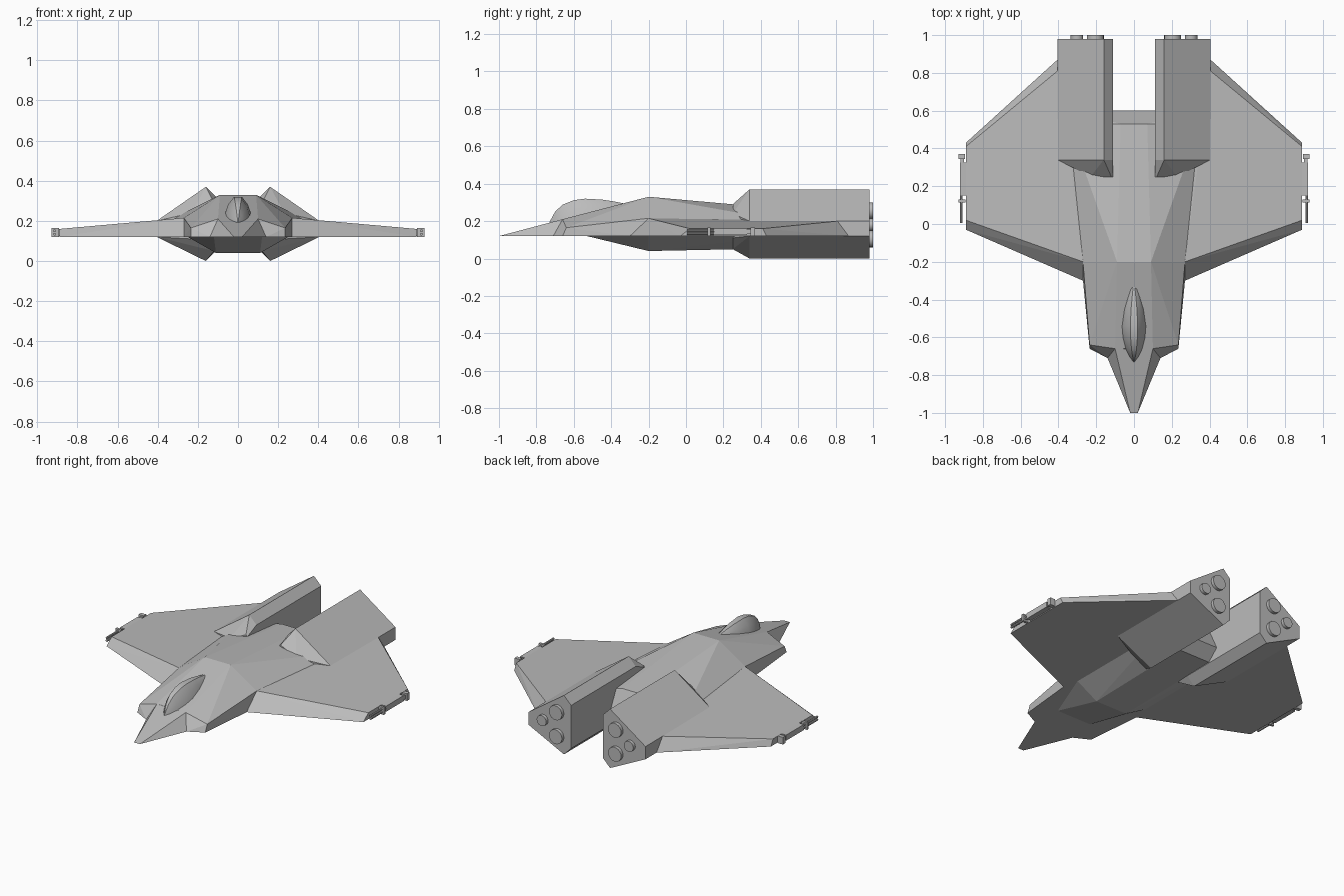
import bpy, bmesh, math
from mathutils import Matrix

cube = bpy.data.objects.get("Cube")
if cube:
    bpy.data.objects.remove(cube, do_unlink=True)

grey = bpy.data.materials.new("hull_grey")
grey.use_nodes = True
COLOUR = (0.5, 0.5, 0.5, 1)
grey.diffuse_color = COLOUR
grey.node_tree.nodes["Principled BSDF"].inputs["Base Color"].default_value = COLOUR


def finish(name, bm, paired=False, smooth=False):
    """Turn a bmesh into an object, mirrored to the other side if paired."""
    bmesh.ops.recalc_face_normals(bm, faces=bm.faces)
    mesh = bpy.data.meshes.new(name)
    bm.to_mesh(mesh)
    bm.free()
    mesh.materials.append(grey)
    ob = bpy.data.objects.new(name, mesh)
    bpy.context.collection.objects.link(ob)
    if smooth:
        bpy.ops.object.select_all(action='DESELECT')
        bpy.context.view_layer.objects.active = ob
        ob.select_set(True)
        bpy.ops.object.shade_smooth_by_angle(angle=math.radians(30))
    if paired:
        ob.modifiers.new("Mirror", 'MIRROR').use_axis = (True, False, False)
    return ob


def hull(name, points, paired=False):
    """Faceted solid around corner points; centre parts get both signs of x."""
    bm = bmesh.new()
    for x, y, z in points:
        bm.verts.new((x, y, z))
        if not paired:
            bm.verts.new((-x, y, z))
    bmesh.ops.convex_hull(bm, input=bm.verts)
    loose = [v for v in bm.verts if not v.link_faces]
    bmesh.ops.delete(bm, geom=loose, context='VERTS')
    bmesh.ops.dissolve_limit(bm, angle_limit=0.02, verts=bm.verts, edges=bm.edges)
    return finish(name, bm, paired)


def box(name, x, y, z):
    return hull(name, [(a, b, c) for a in x for b in y for c in z], paired=True)


def cylinder(name, x, z, radius, y0, y1, sides=20):
    bm = bmesh.new()
    m = Matrix.Translation((x, (y0 + y1) / 2, z)) @ Matrix.Rotation(math.pi / 2, 4, 'X')
    bmesh.ops.create_cone(bm, cap_ends=True, segments=sides, radius1=radius,
                          radius2=radius, depth=y1 - y0, matrix=m)
    return finish(name, bm, paired=True, smooth=True)


# Shared corners of the fuselage
shoulder = (0.09, -0.2, 0.33)
brow = (0.1, -0.66, 0.21)
chin = (0.14, -0.71, 0.12)
root_top = (0.27, -0.2, 0.215)
root_low = (0.27, -0.3, 0.12)

# Fuselage
hull("nose", [(0.02, -1, 0.12), brow, chin, shoulder, (0.14, -0.2, 0.12)])
hull("forebody", [brow, chin, (0.235, -0.64, 0.165), (0.235, -0.66, 0.12),
                  shoulder, root_top, root_low, (0.27, -0.2, 0.12)])
hull("midbody", [shoulder, root_top, root_low, (0.07, 0.53, 0.265),
                 (0.35, 0.53, 0.2), (0.35, 0.6, 0.12)])
hull("belly", [(0.12, -0.53, 0.12), (0.25, -0.2, 0.12), (0.11, -0.2, 0.04),
               (0.25, 0.5, 0.12), (0.11, 0.25, 0.05), (0.11, 0.53, 0.055),
               (0.11, 0.6, 0.12)])

# Wings
hull("wing", [root_top, root_low, (0.89, 0.02, 0.16), (0.89, -0.03, 0.12),
              (0.89, 0.41, 0.16), (0.89, 0.43, 0.12), (0.405, 0.81, 0.2),
              (0.405, 0.87, 0.12), (0.2, 0.81, 0.19), (0.2, 0.87, 0.12)], paired=True)

# Engine nacelles: hexagonal section with a bevelled front
section = [(0.16, 0.37), (0.11, 0.32), (0.11, 0.05), (0.16, 0.0), (0.405, 0.12), (0.405, 0.2)]
front = [(0.12, 0.29), (0.11, 0.28), (0.11, 0.06), (0.12, 0.05), (0.23, 0.11), (0.23, 0.24)]
hull("engine_nacelle", [(x, 0.25, z) for x, z in front] +
     [(x, y, z) for y in (0.34, 0.98) for x, z in section], paired=True)

# Engine nozzles
for name, x, z, r in (("upper_nozzle", 0.205, 0.255, 0.045),
                      ("lower_nozzle", 0.205, 0.105, 0.045),
                      ("outer_nozzle", 0.302, 0.18, 0.033)):
    cylinder(name, x, z, r, 0.97, 1.0)

# Canopy lofted along the nose: y, half width, crest height
stations = [(-0.73, 0.004, 0.195), (-0.7, 0.026, 0.25), (-0.66, 0.045, 0.288),
            (-0.6, 0.06, 0.312), (-0.54, 0.065, 0.32), (-0.45, 0.052, 0.315),
            (-0.39, 0.034, 0.306), (-0.33, 0.014, 0.294)]
bm = bmesh.new()
rings = []
for y, w, top in stations:
    base = 0.115 + (y + 1) * 0.2625
    half = [(w, base), (0.75 * w, base + 0.55 * (top - base)), (0.3 * w, top)]
    ring = half + [(-x, z) for x, z in reversed(half)]
    rings.append([bm.verts.new((x, y, z)) for x, z in ring])
for a, b in zip(rings, rings[1:]):
    for i in range(len(a)):
        j = (i + 1) % len(a)
        bm.faces.new((a[i], a[j], b[j], b[i]))
bm.faces.new(rings[0])
bm.faces.new(rings[-1])
finish("canopy", bm, smooth=True)

# Wingtip guns
box("gun_body", (0.885, 0.922), (0.15, 0.325), (0.125, 0.16))
box("gun_rear_block", (0.895, 0.93), (0.345, 0.37), (0.12, 0.165))
box("gun_rear_link", (0.9, 0.918), (0.32, 0.35), (0.13, 0.155))
box("gun_front_block", (0.893, 0.93), (0.115, 0.13), (0.12, 0.165))
for name, z in (("upper_barrel", 0.151), ("lower_barrel", 0.134)):
    cylinder(name, 0.914, z, 0.007, 0.005, 0.16, sides=8)
